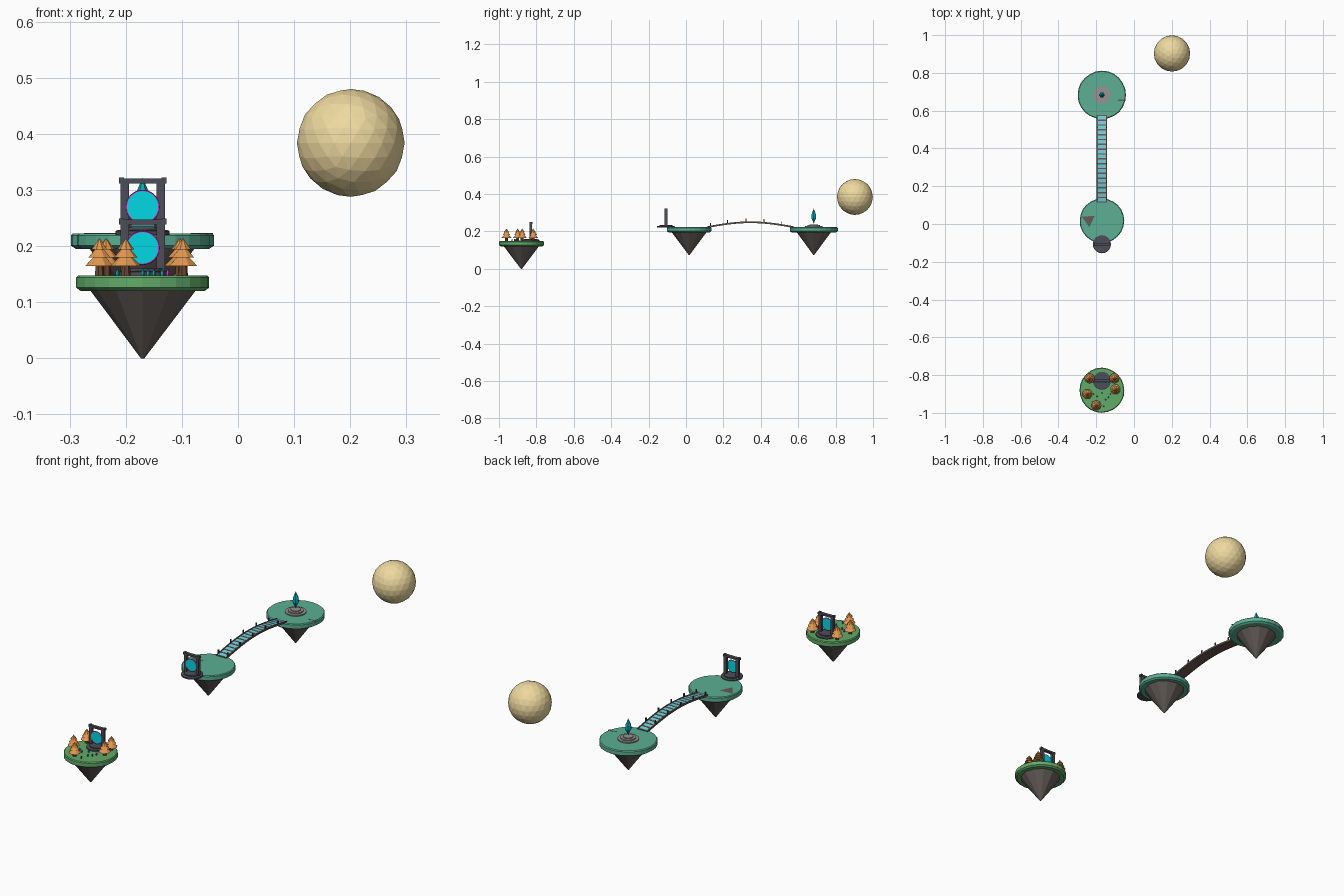
import bpy, bmesh, math, random
from mathutils import Vector, Matrix

if "Cube" in bpy.data.objects:
    bpy.data.objects.remove(bpy.data.objects["Cube"])
random.seed(4)
X = -0.17


def mat(name, r, g, b):
    m = bpy.data.materials.new(name)
    m.diffuse_color = [(c / 255) ** 2.2 for c in (r, g, b)] + [1]
    m.use_nodes = True
    m.node_tree.nodes["Principled BSDF"].inputs["Base Color"].default_value = m.diffuse_color
    return m


GRASS = mat("grass", 98, 170, 105)
TEAL = mat("teal_grass", 92, 174, 146)
ROCK = mat("rock", 98, 92, 88)
LEAF = mat("leaf", 226, 150, 80)
BARK = mat("bark", 110, 74, 52)
DARK = mat("dark_stone", 78, 78, 88)
STONE = mat("pale_stone", 150, 148, 145)
CYAN = mat("cyan", 10, 215, 228)
TEALGEM = mat("gem", 20, 165, 180)
PINK = mat("magenta", 225, 50, 215)
PLANK = mat("plank", 105, 88, 82)
INLAY = mat("bridge_glow", 120, 205, 215)
MOON = mat("moon", 238, 216, 158)


def finish(name, bm, m):
    me = bpy.data.meshes.new(name)
    bmesh.ops.recalc_face_normals(bm, faces=bm.faces)
    bm.to_mesh(me)
    bm.free()
    me.materials.append(m)
    ob = bpy.data.objects.new(name, me)
    bpy.context.collection.objects.link(ob)
    return ob


def lathe(name, profile, n, loc, m, turn=0.0, axis='Z', wobble=0.0):
    """Faceted solid of revolution from (radius, height) points."""
    bm = bmesh.new()
    jit = [1 + random.uniform(-wobble, wobble) for _ in range(n)]
    rings = []
    for r, z in profile:
        if r == 0:
            rings.append([bm.verts.new((0, 0, z))])
            continue
        rings.append([bm.verts.new((r * jit[i] * math.cos(turn + math.tau * i / n),
                                    r * jit[i] * math.sin(turn + math.tau * i / n), z))
                      for i in range(n)])
    for a, b in zip(rings, rings[1:]):
        for i in range(n):
            j = (i + 1) % n
            f = [a[i], a[j]] if len(a) > 1 else [a[0]]
            f += [b[j], b[i]] if len(b) > 1 else [b[0]]
            bm.faces.new(f)
    for ring in (rings[0], rings[-1]):
        if len(ring) > 1:
            bm.faces.new(ring)
    if axis == 'Y':
        bm.transform(Matrix.Rotation(math.pi / 2, 4, 'X'))
    bm.transform(Matrix.Translation(loc))
    return finish(name, bm, m)


def box(name, loc, size, m, tilt=0.0):
    bm = bmesh.new()
    bmesh.ops.create_cube(bm, size=1)
    bm.transform(Matrix.Translation(loc) @ Matrix.Rotation(tilt, 4, 'X')
                 @ Matrix.Diagonal((*size, 1)))
    return finish(name, bm, m)


# Floating islands: grassy slab over an inverted rock cone
def island(tag, y, r, top, apex, m):
    lathe(tag + "_grass", [(r * .93, top - .028), (r, top - .022), (r, top - .004), (r * .97, top)],
          24, (X, y, 0), m, wobble=.008)
    lathe(tag + "_rock", [(.003, apex), (.106, top - .010)], 12, (X, y, 0), ROCK, wobble=.02)


island("forest_island", -.88, .119, .148, 0, GRASS)
island("bridge_island", .017, .118, .223, .075, TEAL)
island("shrine_island", .683, .128, .223, .075, TEAL)


# Portals: round base, two pillars, lintel and glowing disc
def portal(tag, y, z):
    lathe(tag + "_base", [(.048, z - .002), (.048, z + .005), (.043, z + .007)], 20, (X, y, 0), DARK)
    lathe(tag + "_step", [(.035, z + .006), (.035, z + .011)], 20, (X, y, 0), DARK)
    for s in (-1, 1):
        box(tag + "_pillar", (X + s * .032, y, z + .047), (.015, .014, .09), DARK)
        box(tag + "_lintel_end", (X + s * .038, y, z + .095), (.009, .016, .011), DARK)
    box(tag + "_lintel", (X, y, z + .094), (.084, .015, .009), DARK)
    lathe(tag + "_disc", [(.028, -.002), (.028, .002)], 32, (X, y - .006, z + .048), CYAN, axis='Y')
    bpy.ops.mesh.primitive_torus_add(major_radius=.0285, minor_radius=.002, major_segments=32,
                                     minor_segments=6, location=(X, y - .006, z + .048),
                                     rotation=(math.pi / 2, 0, 0))
    bpy.context.object.name = tag + "_ring"
    bpy.context.object.data.materials.append(PINK)


portal("forest_portal", -.83, .149)
portal("bridge_portal", -.107, .222)

# Trees: trunk and three tiers
for k, (x, y) in enumerate([(-.235, -.817), (-.247, -.90), (-.2, -.96), (-.098, -.876), (-.104, -.817)]):
    lathe("tree_trunk", [(.009, .143), (.007, .175)], 7, (x, y, 0), BARK)
    for r, lo, hi in ((.027, .165, .192), (.021, .180, .204), (.015, .194, .215)):
        lathe("tree_tier", [(r, lo), (0, hi)], 8, (x, y, 0), LEAF, turn=k * .4)

# Small plants on the forest island
for k, (x, y) in enumerate([(-.215, -.90), (-.195, -.912), (-.135, -.917), (-.15, -.93),
                            (-.125, -.9), (-.17, -.895), (-.16, -.965)]):
    lathe("small_plant", [(.003, .146), (.004, .152), (0, .162)], 5, (x, y, 0),
          PINK if k % 3 == 1 else TEALGEM)

# Bare rock patches showing through the grass
lathe("rock_patch", [(.04, .2225), (.036, .2238)], 3, (X - .07, .022, 0), ROCK, turn=.6)
box("rock_patch_edge", (X + .105, .655, .2225), (.04, .007, .002), ROCK)

# Arched bridge: planks with glowing inlays, side beams and posts
Y0, Y1, N = .115, .575, 18


def arc(t):
    return Vector((X, Y0 + (Y1 - Y0) * t, .222 + .026 * math.sin(math.pi * t)))


for i in range(N):
    a, b = arc(i / N), arc((i + 1) / N)
    c, d = (a + b) / 2, b - a
    tilt, L = math.atan2(d.z, d.y), d.length
    box("bridge_plank", c, (.052, L * 1.02, .006), PLANK, tilt)
    box("bridge_inlay", c + Vector((0, 0, .0035)), (.042, L * .72, .002), INLAY, tilt)
    for s in (-1, 1):
        box("bridge_beam", c + Vector((s * .025, 0, .001)), (.005, L * 1.03, .009), PLANK, tilt)
for y in (.13, .222, .32, .417, .512):
    p = arc((y - Y0) / (Y1 - Y0))
    for s in (-1, 1):
        box("bridge_post", p + Vector((s * .025, 0, .010)), (.005, .005, .022), DARK)

# Shrine pedestal and floating crystal
lathe("pedestal", [(.047, .220), (.047, .228), (.034, .228), (.034, .234), (.022, .234), (.022, .238)],
      20, (X, .683, 0), STONE)
lathe("crystal", [(0, .242), (.015, .272), (.014, .290), (0, .322)], 6, (X, .683, 0), TEALGEM)

# Faceted moon
bpy.ops.mesh.primitive_ico_sphere_add(subdivisions=3, radius=.096, location=(.201, .903, .384))
bpy.context.object.name = "moon"
bpy.context.object.data.materials.append(MOON)
